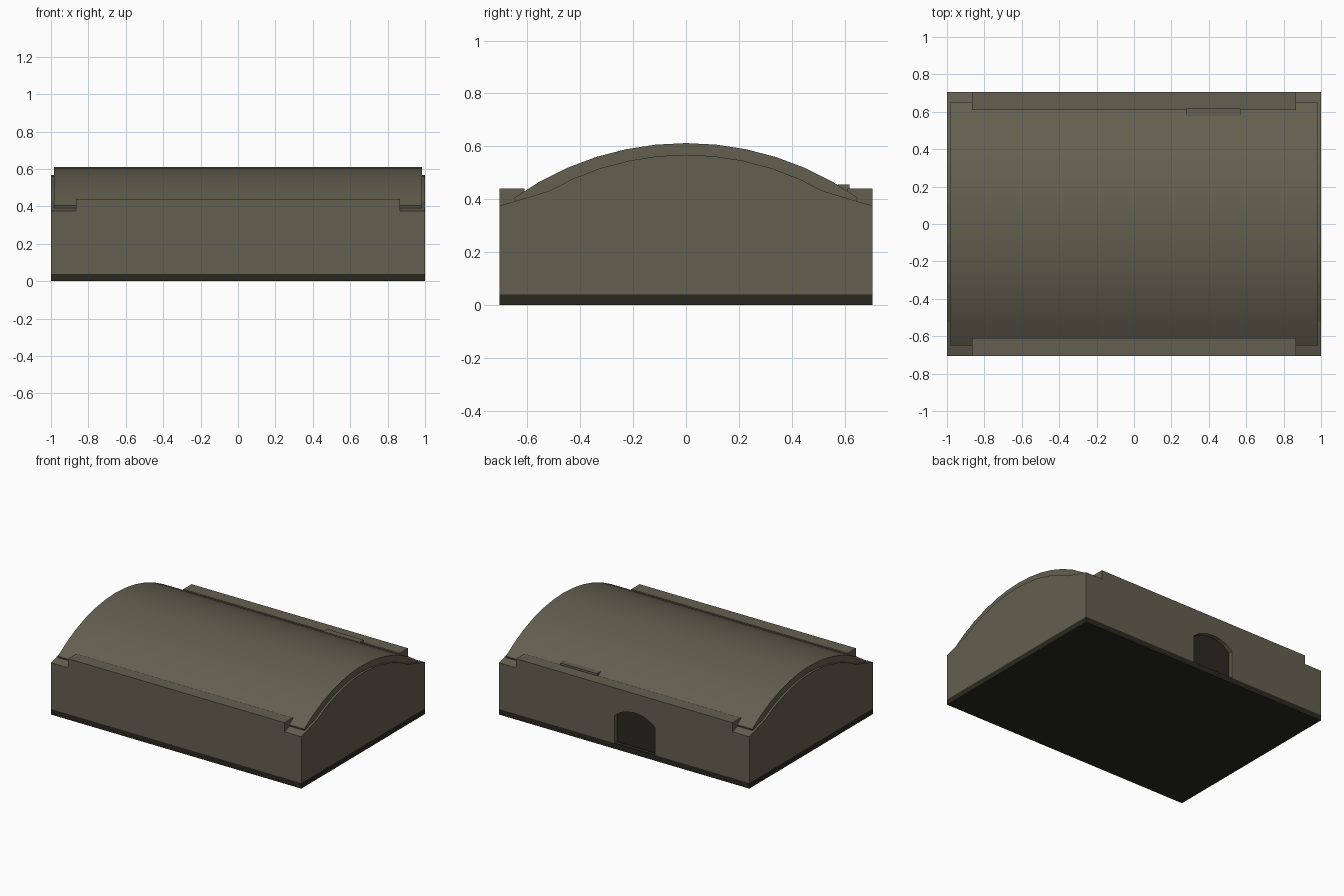
import bpy, math

if "Cube" in bpy.data.objects:
    bpy.data.objects.remove(bpy.data.objects["Cube"])

def material(name, rgb):
    m = bpy.data.materials.new(name)
    m.diffuse_color = (*rgb, 1)
    m.use_nodes = True
    m.node_tree.nodes["Principled BSDF"].inputs["Base Color"].default_value = m.diffuse_color
    return m

STONE = material("olive_stone", (0.125, 0.115, 0.08))
DARK = material("dark_base", (0.022, 0.021, 0.014))

def add_mesh(name, verts, faces, mat):
    me = bpy.data.meshes.new(name)
    me.from_pydata(verts, [], faces)
    me.materials.append(mat)
    ob = bpy.data.objects.new(name, me)
    bpy.context.collection.objects.link(ob)
    return ob

def prism(name, profile, axis, a, b, mat):
    """Extrude a counter-clockwise 2D profile along x (y,z profile) or y (x,z profile)."""
    n = len(profile)
    if axis == 'X':
        verts = [(t, p, q) for t in (a, b) for p, q in profile]
    else:
        verts = [(p, t, q) for t in (b, a) for p, q in profile]
    faces = [tuple(reversed(range(n))), tuple(range(n, 2 * n))]
    faces += [(i, (i + 1) % n, n + (i + 1) % n, n + i) for i in range(n)]
    return add_mesh(name, verts, faces, mat)

def box(name, x0, x1, y0, y1, z0, z1, mat):
    return prism(name, [(y0, z0), (y1, z0), (y1, z1), (y0, z1)], 'X', x0, x1, mat)

def arc(radius, half, top, n):
    """Circular arc from +half to -half, peaking at z = top."""
    amax = math.asin(half / radius)
    return [(radius * math.sin(a), top - radius * (1 - math.cos(a)))
            for a in (amax - 2 * amax * i / n for i in range(n + 1))]

def smooth(ob):
    bpy.ops.object.select_all(action='DESELECT')
    ob.select_set(True)
    bpy.context.view_layer.objects.active = ob
    bpy.ops.object.shade_smooth_by_angle(angle=math.radians(25))

W = 0.705

# dark plinth
box("plinth", -1, 1, -W, W, 0, 0.04, DARK)

# walls with curved gable ends
wall_profile = [(-W, 0.04), (W, 0.04), (W, 0.375)] + arc(1.05, 0.52, 0.568, 10) + [(-W, 0.375)]
walls = prism("walls", wall_profile, 'X', -1, 1, STONE)

# barrel roof
roof_profile = [(-0.64, 0.375), (0.64, 0.375)] + arc(1.124, 0.65, 0.612, 12)
smooth(prism("barrel_roof", roof_profile, 'X', -0.985, 0.985, STONE))

# parapets along both long sides
for name, s in (("front_parapet", -1), ("back_parapet", 1)):
    y0, y1 = sorted((s * 0.61, s * W))
    box(name, -0.865, 0.865, y0, y1, 0.375, 0.44, STONE)

# small roof hatch behind the back parapet
box("roof_hatch", 0.28, 0.57, 0.575, 0.618, 0.40, 0.455, STONE)

# arched doorway recess in the back wall
CX, HW, SPRING, TOP = -0.083, 0.162, 0.24, 0.302
rise = TOP - SPRING
radius = (HW * HW + rise * rise) / (2 * rise)
def arch(bottom):
    return [(CX - HW, bottom), (CX + HW, bottom)] + [(CX + p, q) for p, q in arc(radius, HW, TOP, 6)]

cutter = prism("door_cutter", arch(0.02), 'Y', W - 0.035, W + 0.1, STONE)
cutter.hide_render = True
cutter.hide_set(True)
cut = walls.modifiers.new("doorway", 'BOOLEAN')
cut.operation = 'DIFFERENCE'
cut.solver = 'EXACT'
cut.object = cutter

# dark door at the back of the recess
prism("door", arch(0.04), 'Y', W - 0.036, W - 0.03, DARK)
